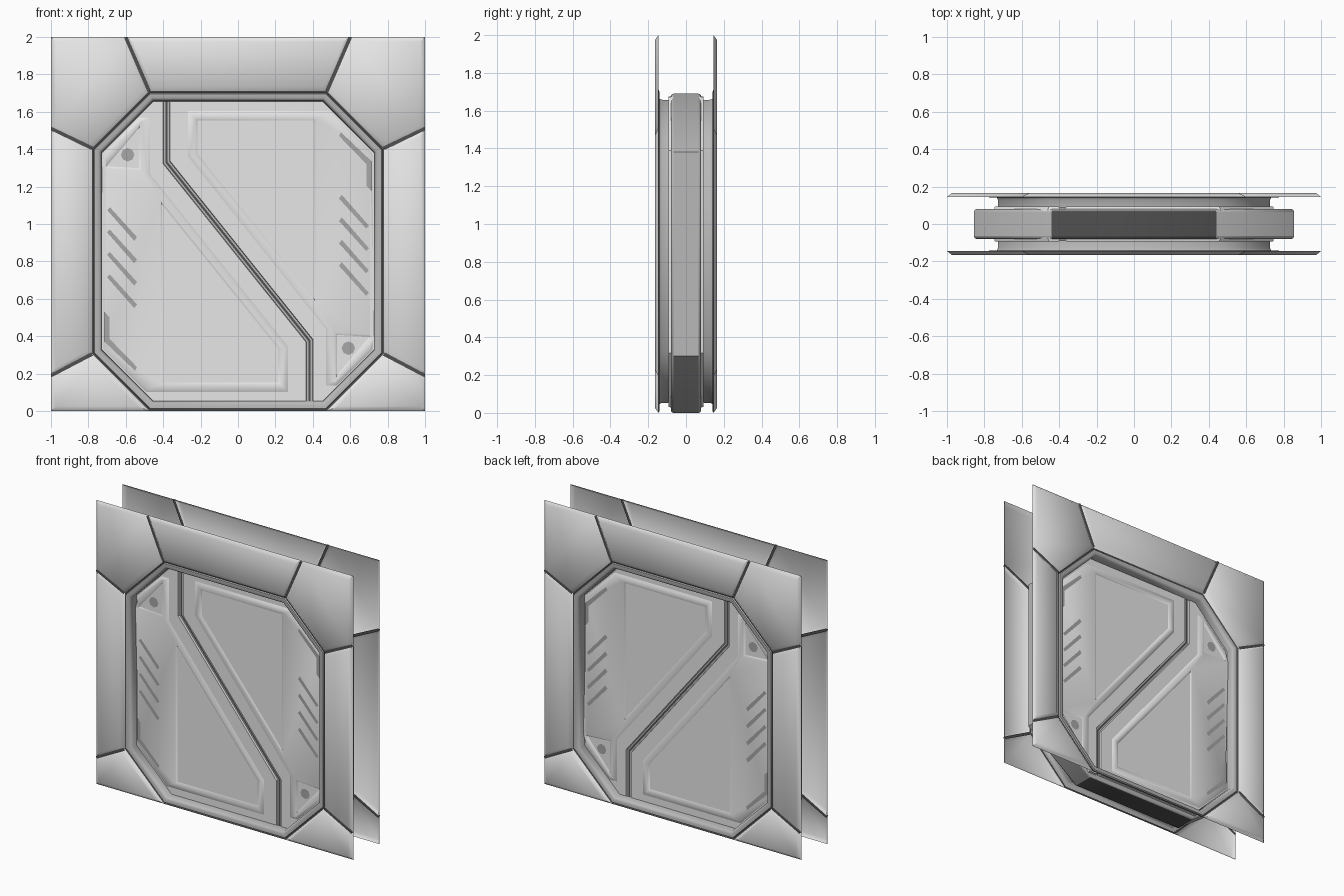
import bpy, bmesh, math
from mathutils import Vector

if "Cube" in bpy.data.objects:
    bpy.data.objects.remove(bpy.data.objects["Cube"])


def material(name, v):
    m = bpy.data.materials.new(name)
    m.diffuse_color = (v, v, v, 1)
    m.use_nodes = True
    m.node_tree.nodes["Principled BSDF"].inputs["Base Color"].default_value = m.diffuse_color
    return m


LIGHT = material("light grey metal", 0.80)
FRAME = material("frame grey metal", 0.48)
MARK = material("mid grey marking", 0.39)
DARK = material("dark recess", 0.08)
MID_Z = 0.853  # the two door halves are turned copies about this height


def finish(name, bm, mats):
    me = bpy.data.meshes.new(name)
    bm.to_mesh(me)
    bm.free()
    for m in mats:
        me.materials.append(m)
    ob = bpy.data.objects.new(name, me)
    bpy.context.collection.objects.link(ob)
    return ob


def octagon(d):
    """Doorway outline, moved inwards by d."""
    w, lo, hi, c = 0.78 - d, d, 1.71 - d, 0.305 - 0.586 * d
    return [(-w + c, lo), (w - c, lo), (w, lo + c), (w, hi - c),
            (w - c, hi), (-w + c, hi), (-w, hi - c), (-w, lo + c)]


def turn(pts):
    return [(-x, 2 * MID_Z - z) for x, z in pts]


def flip(pts):
    return [(-x, z) for x, z in pts]


def plate(name, loops, y0, y1, mat, slope=0):
    """Raised plate with sloped rim (later loops are holes), on front and back."""
    for s, side in ((-1, "front"), (1, "back")):
        bm = bmesh.new()
        edges = []
        for pts in loops:
            vs = [bm.verts.new((x, s * y0, z)) for x, z in pts]
            edges += [bm.edges.new((vs[i - 1], vs[i])) for i in range(len(vs))]
        bmesh.ops.triangle_fill(bm, use_beauty=True, edges=edges, normal=(0, s, 0))
        bm.normal_update()
        for f in bm.faces:
            if f.normal.y * s < 0:
                f.normal_flip()
        bm.normal_update()
        top = list(bm.faces)
        if slope:
            bmesh.ops.inset_region(bm, faces=top, thickness=slope, depth=0,
                                   use_boundary=True, use_even_offset=True)
        for v in {v for f in top for v in f.verts}:
            v.co.y = s * y1
        finish(f"{name}_{side}", bm, [mat])


# wall panels around the doorway
o = octagon(0)
top_panel = [o[5], o[4], (0.6, 2), (-0.6, 2)]
upper_corner = [o[4], o[3], (1, 1.51), (1, 2), (0.6, 2)]
side_panel = [o[3], o[2], (1, 0.19), (1, 1.51)]
lower_corner = [o[2], o[1], (1, 0), (1, 0.19)]
plate("top_panel", [top_panel], 0.145, 0.165, LIGHT, 0.026)
for label, pts in (("upper_corner_panel", upper_corner), ("side_panel", side_panel),
                   ("lower_corner_panel", lower_corner)):
    plate(label + "_right", [pts], 0.145, 0.165, LIGHT, 0.026)
    plate(label + "_left", [flip(pts)], 0.145, 0.165, LIGHT, 0.026)

# dark grooves between the panels, seen from outside and from behind
for a, b in ((o[4], (0.6, 2)), (o[3], (1, 1.51)), (o[2], (1, 0.19))):
    a, b = Vector(a), Vector(b)
    n = (b - a).normalized().orthogonal() * 0.010
    pts = [tuple(p) for p in (a + n, b + n, b - n, a - n)]
    pts = [(min(x, 1), min(z, 2)) for x, z in pts]
    for label, y in (("groove", 0.153), ("groove_backing", 0.143)):
        plate(label + "_right", [pts], y, y, DARK)
        plate(label + "_left", [flip(pts)], y, y, DARK)

# doorway ring: profile (inward offset, depth) swept round the octagon
PROFILE = [(0, 0.145), (0.010, 0.141), (0.014, 0.150), (0.036, 0.150),
           (0.046, 0.143), (0.052, 0.130), (0.054, 0.088)]
for s, side in ((-1, "front"), (1, "back")):
    bm = bmesh.new()
    rings = [[bm.verts.new((x, s * y, z)) for x, z in octagon(d)] for d, y in PROFILE]
    for k in range(len(rings) - 1):
        for i in range(8):
            f = bm.faces.new((rings[k][i - 1], rings[k][i],
                              rings[k + 1][i], rings[k + 1][i - 1]))
            f.material_index = 1 if k == 0 else 0
            f.normal_update()
    if s > 0:
        bmesh.ops.reverse_faces(bm, faces=bm.faces)
    finish("doorway_ring_" + side, bm, [FRAME, DARK])

# inner body between the two walls
outline = [(-0.44, 0), (0.44, 0), (0.855, 0.30), (0.855, 1.38),
           (0.44, 1.69), (-0.44, 1.69), (-0.855, 1.38), (-0.855, 0.30)]
bm = bmesh.new()
face = bm.faces.new([bm.verts.new((x, -0.08, z)) for x, z in outline])
ext = bmesh.ops.extrude_face_region(bm, geom=[face])
bmesh.ops.translate(bm, vec=(0, 0.16, 0),
                    verts=[g for g in ext["geom"] if isinstance(g, bmesh.types.BMVert)])
bmesh.ops.recalc_face_normals(bm, faces=bm.faces)
for f in bm.faces:
    f.material_index = 1 if abs(f.normal.z) > 0.9 else 0
body = finish("inner_body", bm, [FRAME, DARK])
bev = body.modifiers.new("rounded edges", "BEVEL")
bev.width, bev.segments = 0.015, 3
bev.limit_method, bev.angle_limit = "ANGLE", math.radians(60)

# door half outlines (lower left; the other one is turned)
half = [(-0.395, 1.68), (-0.395, 1.325), (0.37, 0.37), (0.37, 0.03),
        (-0.46, 0.03), (-0.75, 0.315), (-0.75, 1.39), (-0.46, 1.68)]
raised = [(-0.47, 1.57), (-0.47, 1.27), (0.27, 0.345), (0.27, 0.10),
          (-0.49, 0.10), (-0.72, 0.33), (-0.72, 1.38), (-0.53, 1.57)]
recess = [(-0.405, 1.10), (-0.405, 0.155), (0.215, 0.155), (0.215, 0.33)]
corner = [(-0.70, 1.31), (-0.53, 1.51), (-0.53, 1.30)]
dot = [(-0.59 + 0.036 * math.cos(a * math.pi / 4),
        1.37 + 0.036 * math.sin(a * math.pi / 4)) for a in range(8)]
bracket = [(-0.713, 0.53), (-0.686, 0.50), (-0.686, 0.385),
           (-0.54, 0.235), (-0.55, 0.215), (-0.713, 0.37)]
stripe = [(-0.70, 1.075), (-0.685, 1.09), (-0.54, 0.93), (-0.555, 0.91)]

for label, place in (("left", list), ("right", turn)):
    plate(f"door_{label}", [place(half)], 0.07, 0.093, LIGHT, 0.006)
    plate(f"door_raised_panel_{label}", [place(raised), place(recess), place(corner)],
          0.092, 0.101, LIGHT, 0.014)
    plate(f"corner_dot_{label}", [place(dot)], 0.096, 0.096, MARK)
    plate(f"bracket_mark_{label}", [place(bracket)], 0.104, 0.104, MARK)
    for i in range(4):
        pts = [(x, z - 0.12 * i) for x, z in stripe]
        plate(f"stripe_{label}_{i + 1}", [place(pts)], 0.104, 0.104, MARK)

# thin dark line down the middle of the door seam
seam = [(-0.388, 1.68), (-0.388, 1.328), (0.377, 0.373), (0.377, 0.03)]
plate("seam_line", [seam + turn(seam)], 0.083, 0.083, DARK)

# soft shading with sharp edges kept
bpy.ops.object.select_all(action="DESELECT")
for ob in bpy.context.collection.objects:
    if ob.name.startswith(("doorway_ring", "inner_body")) or "_panel" in ob.name:
        ob.select_set(True)
        bpy.context.view_layer.objects.active = ob
bpy.ops.object.shade_smooth_by_angle(angle=math.radians(50))
